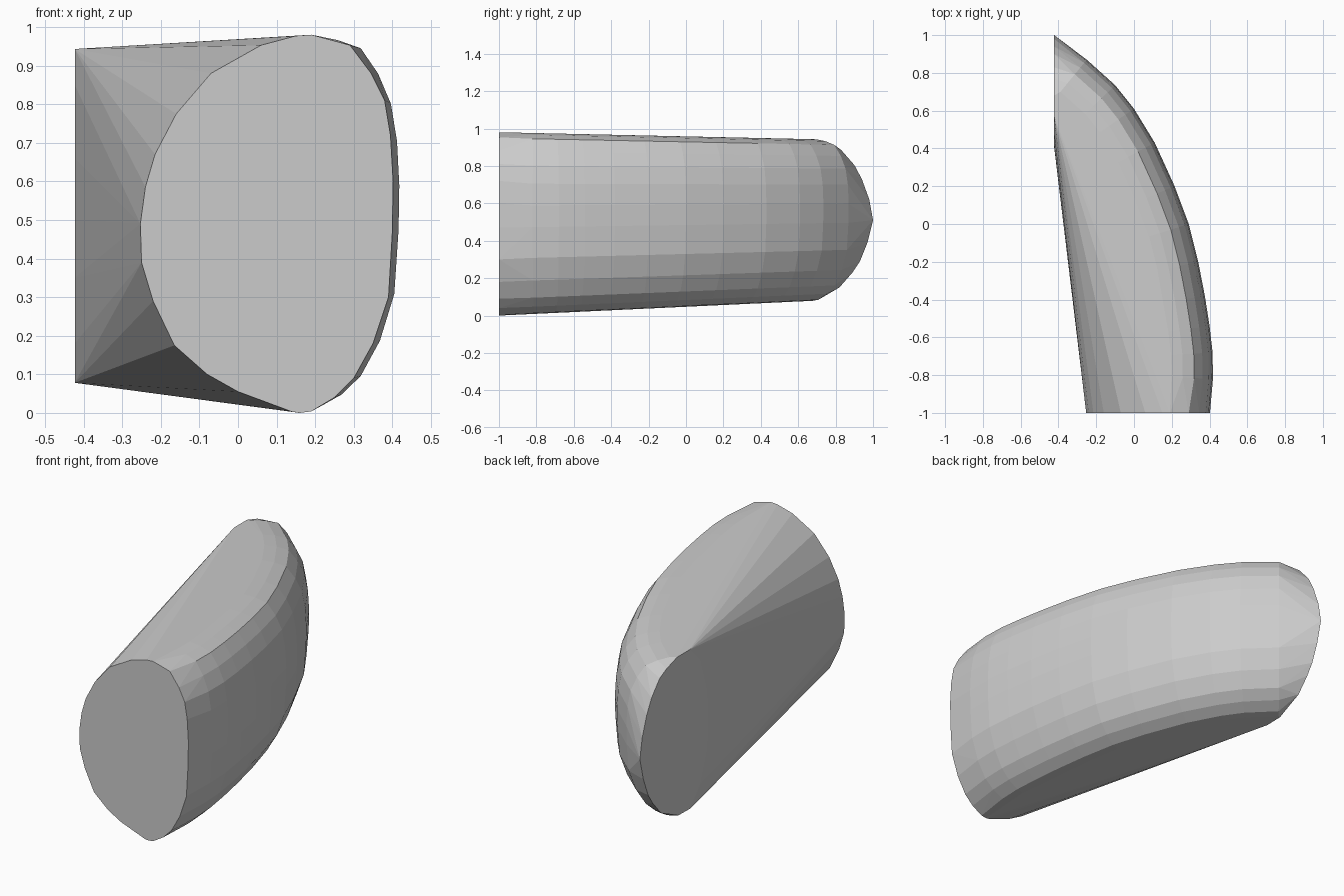
import bpy, bmesh, math
from mathutils import Vector

if "Cube" in bpy.data.objects:
    bpy.data.objects.remove(bpy.data.objects["Cube"])

X_END, Y_FRONT = -0.423, -1.0

# Outer spine seen from the top (x, y), from the front end to the side end
spine = [(.402, -1), (.418, -.82), (.416, -.68), (.40, -.54), (.375, -.38), (.34, -.2),
         (.29, 0), (.215, .2), (.11, .43), (0, .61), (-.1, .735), (-.25, .87), (-.423, 1)]

# Outer half of the cross-section: (depth behind the spine, height 0..1)
section = [(.22, 1), (.16, .99), (.10, .968), (.055, .90), (.022, .82), (.006, .72), (0, .60),
           (.002, .48), (.013, .31), (.05, .185), (.10, .09), (.15, .04), (.21, .005), (.25, 0)]

# Flat front end (x, z)
front = [(.19, .98), (.15, .977), (.06, .953), (-.07, .88), (-.16, .775), (-.215, .67),
         (-.24, .585), (-.253, .49), (-.25, .39), (-.22, .29), (-.165, .175), (-.08, .10),
         (0, .055), (.14, .003), (.16, 0), (.19, .004), (.25, .04), (.30, .09), (.35, .18),
         (.39, .30), (.40, .47), (.402, .6), (.395, .72), (.38, .81), (.345, .88), (.29, .953)]

# Flat side end (y, z)
side = [(.68, .943), (.57, .943), (.48, .85), (.42, .66), (.41, .5), (.42, .35), (.48, .18),
        (.57, .078), (.67, .08), (.82, .15), (.89, .23), (.93, .29), (.97, .39), (1, .51),
        (.98, .62), (.94, .73), (.90, .805), (.83, .885), (.77, .915)]

points = [Vector((x, Y_FRONT, z)) for x, z in front]
points += [Vector((X_END, y, z)) for y, z in side]

# Sweep the outer half-section along the spine, tapering in height
for i in range(1, len(spine) - 1):
    a, p, b = (Vector(spine[k]) for k in (i - 1, i, i + 1))
    t = (b - a).normalized()
    inward = Vector((-t.y, t.x))
    for depth, h in section:
        q = p + inward * depth
        low = .047 * (q.y + 1)
        high = .98 - .0225 * (q.y + 1)
        if q.x > X_END and q.y > Y_FRONT:
            points.append(Vector((q.x, q.y, low + (high - low) * h)))

# Wrap everything in one convex, flat-faced shell
bm = bmesh.new()
for p in points:
    bm.verts.new(p)
bmesh.ops.convex_hull(bm, input=bm.verts[:])
loose = [v for v in bm.verts if not v.link_faces]
bmesh.ops.delete(bm, geom=loose, context='VERTS')
bmesh.ops.dissolve_limit(bm, angle_limit=math.radians(.5), verts=bm.verts[:], edges=bm.edges[:])
bmesh.ops.recalc_face_normals(bm, faces=bm.faces[:])

mesh = bpy.data.meshes.new("curved_hull")
bm.to_mesh(mesh)
bm.free()
bpy.context.collection.objects.link(bpy.data.objects.new("curved_hull", mesh))
